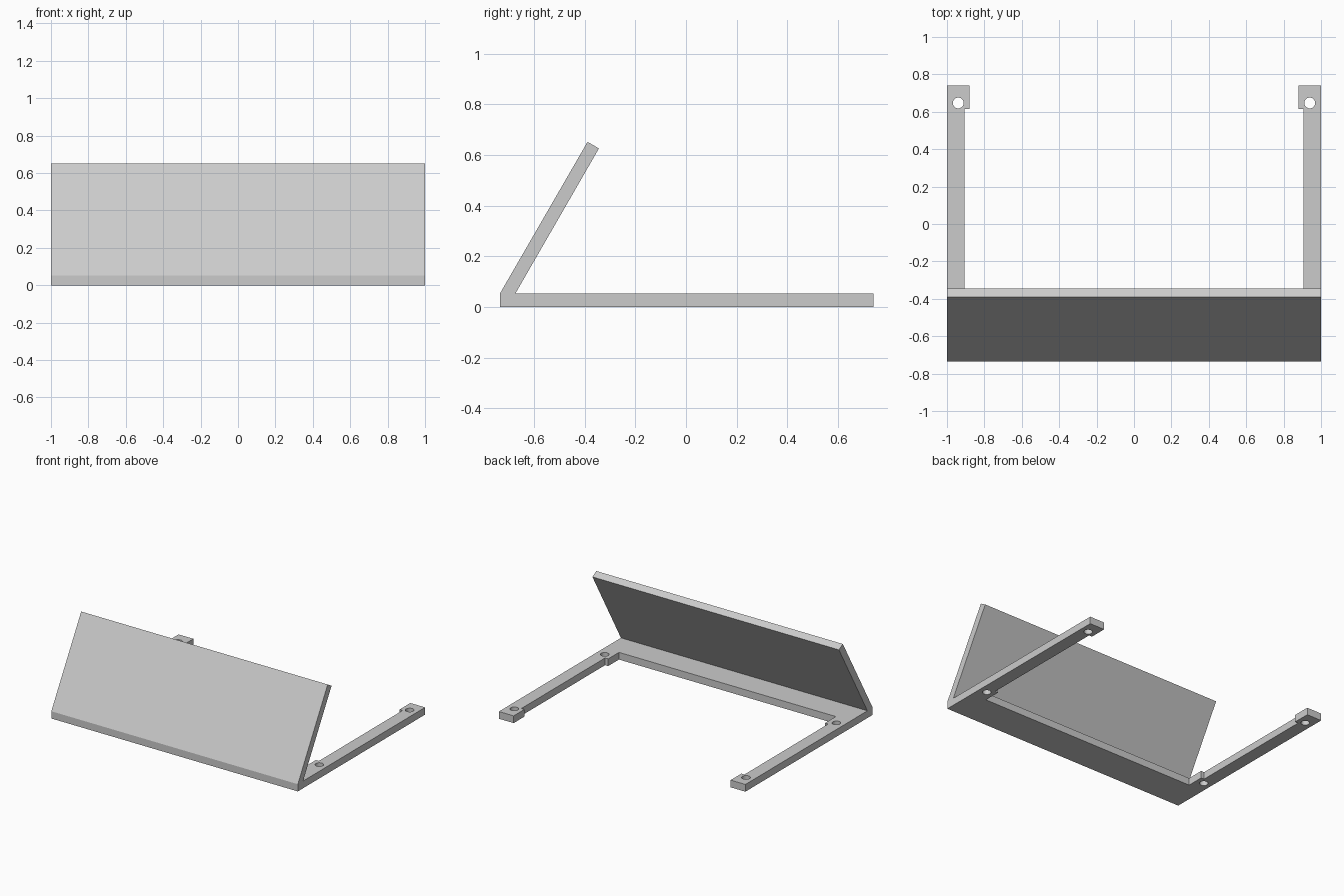
import bpy, bmesh, math

if "Cube" in bpy.data.objects:
    bpy.data.objects.remove(bpy.data.objects["Cube"])

T = 0.053            # plate thickness
FRONT, BACK = -0.735, 0.74

grey = bpy.data.materials.new("light grey")
grey.diffuse_color = (0.6, 0.6, 0.6, 1)
grey.use_nodes = True
grey.node_tree.nodes["Principled BSDF"].inputs["Base Color"].default_value = grey.diffuse_color


def prism(name, points, vec):
    """Extrude a closed outline along vec."""
    bm = bmesh.new()
    face = bm.faces.new([bm.verts.new(p) for p in points])
    ext = bmesh.ops.extrude_face_region(bm, geom=[face])["geom"]
    bmesh.ops.translate(bm, vec=vec,
                        verts=[v for v in ext if isinstance(v, bmesh.types.BMVert)])
    bmesh.ops.recalc_face_normals(bm, faces=bm.faces)
    mesh = bpy.data.meshes.new(name)
    bm.to_mesh(mesh)
    bm.free()
    mesh.materials.append(grey)
    ob = bpy.data.objects.new(name, mesh)
    bpy.context.collection.objects.link(ob)
    return ob


# U-shaped base: front bar, two arms, screw pads at both ends of each arm
half = [(1, FRONT), (1, BACK), (0.88, BACK), (0.88, 0.615), (0.905, 0.615),
        (0.905, -0.355), (0.88, -0.355), (0.88, -0.48)]
outline = half + [(-x, y) for x, y in reversed(half)]
base = prism("base_frame", [(x, y, 0) for x, y in outline], (0, 0, T))

# Screw holes through the pads
for x in (-0.94, 0.94):
    for y in (-0.40, 0.647):
        ring = [(x + 0.029 * math.cos(a), y + 0.029 * math.sin(a), -0.1)
                for a in (math.tau * i / 32 for i in range(32))]
        cutter = prism("hole_cutter", ring, (0, 0, 0.3))
        cutter.hide_render = True
        cutter.hide_set(True)
        mod = base.modifiers.new("screw_hole", 'BOOLEAN')
        mod.operation = 'DIFFERENCE'
        mod.solver = 'EXACT'
        mod.object = cutter

# Leaning panel, tilted back 30 degrees from vertical
panel = [(FRONT, T), (-0.674, T), (-0.344, 0.626), (-0.389, 0.652)]
prism("leaning_panel", [(-1, y, z) for y, z in panel], (2, 0, 0))
